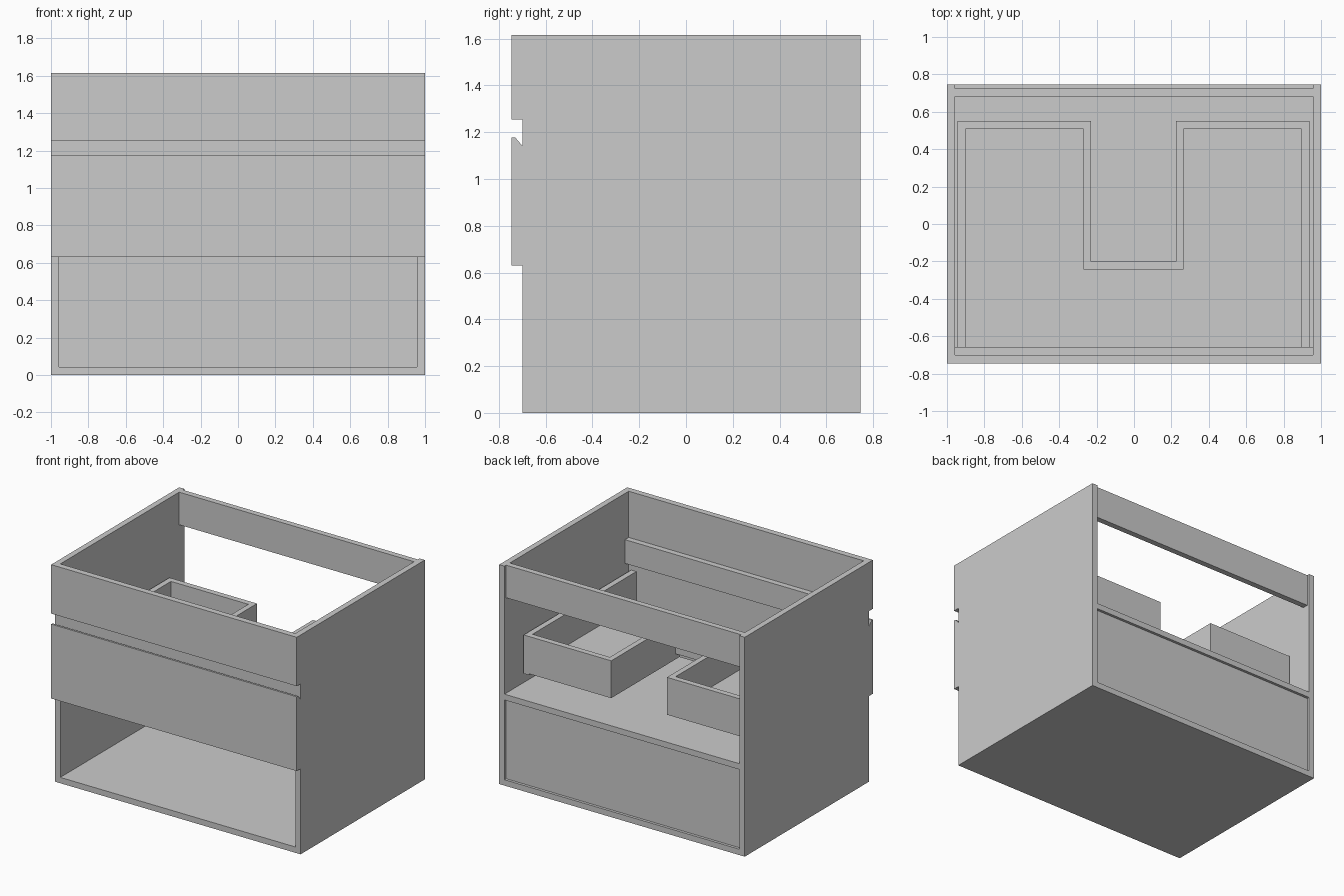
import bpy, bmesh
from mathutils import Vector

if "Cube" in bpy.data.objects:
    bpy.data.objects.remove(bpy.data.objects["Cube"])


def prism(name, outline, direction):
    """Extrude a flat outline of 3D points along a direction."""
    bm = bmesh.new()
    face = bm.faces.new([bm.verts.new(p) for p in outline])
    ext = bmesh.ops.extrude_face_region(bm, geom=[face])
    verts = [g for g in ext["geom"] if isinstance(g, bmesh.types.BMVert)]
    bmesh.ops.translate(bm, verts=verts, vec=Vector(direction))
    bmesh.ops.recalc_face_normals(bm, faces=bm.faces)
    mesh = bpy.data.meshes.new(name)
    bm.to_mesh(mesh)
    bm.free()
    obj = bpy.data.objects.new(name, mesh)
    bpy.context.collection.objects.link(obj)
    return obj


def board(name, x, y, z):
    """Rectangular board from (min, max) ranges."""
    pts = [(x[0], y[0], z[0]), (x[1], y[0], z[0]), (x[1], y[1], z[0]), (x[0], y[1], z[0])]
    return prism(name, pts, (0, 0, z[1] - z[0]))


FRONT, CARCASS, BACK = -0.745, -0.70, 0.745
T = 0.043
TOP = 1.615
inner = (-1 + T, 1 - T)

# Carcass: sides, floor, shelf, back
board("left_side", (-1, inner[0]), (CARCASS, BACK), (0, TOP))
board("right_side", (inner[1], 1), (CARCASS, BACK), (0, TOP))
board("floor_panel", inner, (CARCASS, BACK), (0, T))
board("middle_shelf", inner, (CARCASS, BACK), (0.63, 0.673))
board("lower_back_panel", inner, (0.682, 0.725), (T, 0.63))
board("upper_back_rail", inner, (0.682, 0.725), (1.375, TOP))
board("front_rail", inner, (CARCASS, CARCASS + T), (1.10, 1.275))

# Fronts: fixed fascia and drawer front with bevelled finger grip
board("top_fascia", (-1, 1), (FRONT, CARCASS), (1.255, TOP))
grip = [(FRONT, 0.63), (CARCASS, 0.63), (CARCASS, 1.142), (-0.73, 1.177), (FRONT, 1.177)]
prism("drawer_front", [(-1, y, z) for y, z in grip], (2, 0, 0))

# U-shaped drawer: base wraps around the plumbing gap
C = -0.003                       # drawer centre
OUT, SIDE, WALL, GAP = 0.94, 0.898, 0.268, 0.227
REAR, NOTCH = 0.55, -0.243
Z0, Z1, ZT = 0.765, 0.805, 1.04
u_shape = [(-SIDE, CARCASS), (SIDE, CARCASS), (SIDE, REAR), (GAP, REAR),
           (GAP, NOTCH), (-GAP, NOTCH), (-GAP, REAR), (-SIDE, REAR)]
prism("drawer_base", [(C + x, y, Z0) for x, y in u_shape], (0, 0, Z1 - Z0))
for label, s in (("left", -1), ("right", 1)):
    def span(a, b):
        return tuple(sorted((C + s * a, C + s * b)))
    board(label + "_drawer_side", span(SIDE, OUT), (CARCASS, REAR), (0.755, ZT))
    board(label + "_drawer_back", span(GAP, SIDE), (REAR - T, REAR), (Z1, ZT))
    board(label + "_gap_wall", span(GAP, WALL), (NOTCH, REAR - T), (Z1, ZT))
board("gap_front_wall", (C - GAP, C + GAP), (NOTCH, NOTCH + T), (Z1, ZT))
